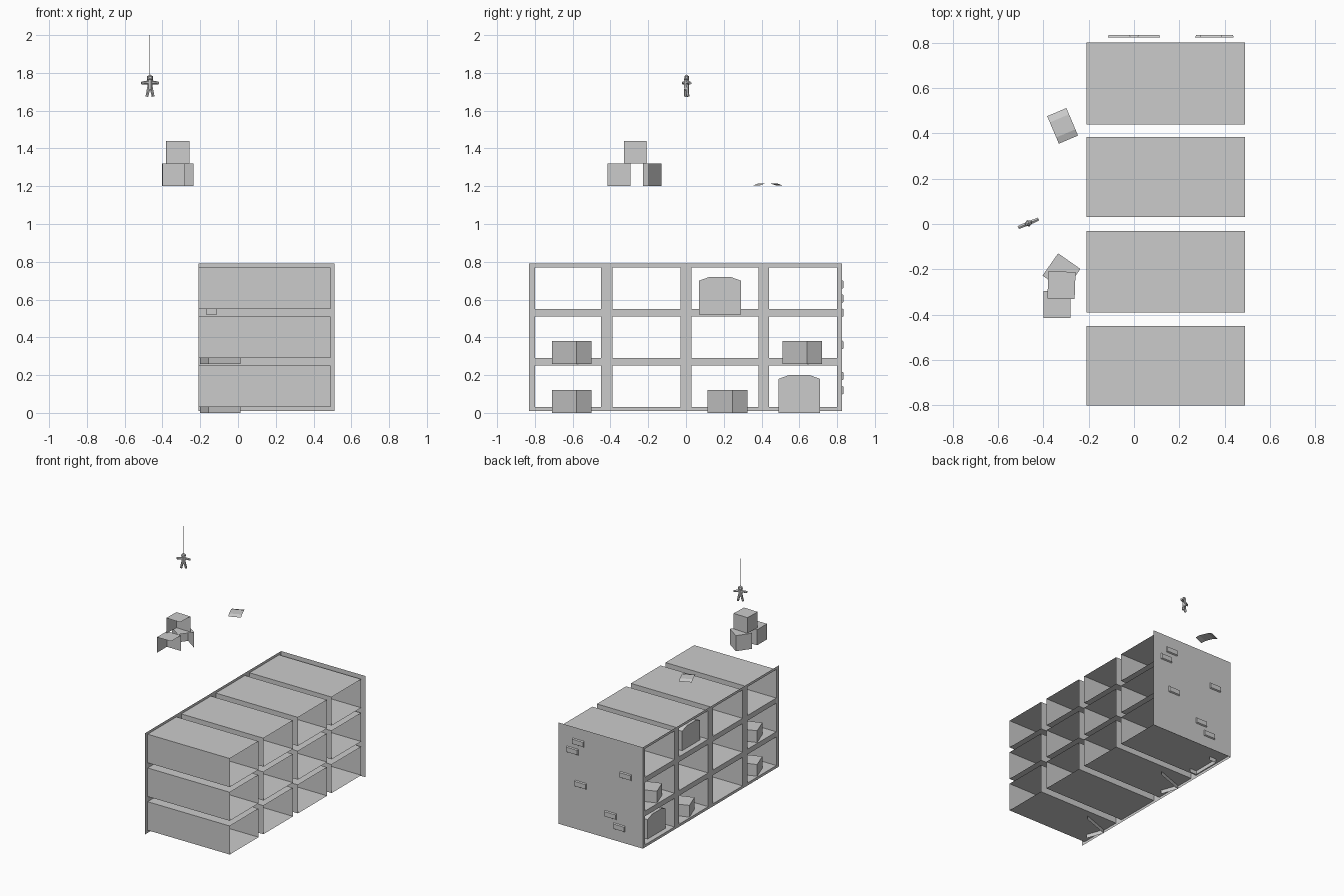
import bpy, bmesh, math
from mathutils import Vector, Matrix

if "Cube" in bpy.data.objects:
    bpy.data.objects.remove(bpy.data.objects["Cube"])


def mesh(name, verts, faces, loc=(0, 0, 0), rot=0):
    me = bpy.data.meshes.new(name)
    me.from_pydata(verts, [], faces)
    me.update()
    ob = bpy.data.objects.new(name, me)
    ob.location = loc
    ob.rotation_euler = (0, 0, math.radians(rot))
    bpy.context.collection.objects.link(ob)
    return ob


X0, X1 = -0.21, 0.49
COLS = [(-0.80, -0.45), (-0.39, -0.03), (0.03, 0.385), (0.44, 0.80)]
ROWS = [(0.03, 0.25), (0.29, 0.51), (0.55, 0.77)]
YMIN, YMAX, ZMIN, ZMAX = -0.83, 0.825, 0.01, 0.79

# flat front frame: a grid of quads with the cell openings left out
ys = [YMIN] + [v for c in COLS for v in c] + [YMAX]
zs = [ZMIN] + [v for r in ROWS for v in r] + [ZMAX]
verts = [(X0, y, z) for z in zs for y in ys]
n = len(ys)
faces = []
for j in range(len(zs) - 1):
    for i in range(n - 1):
        if not (i % 2 and j % 2):
            a = j * n + i
            faces.append((a, a + n, a + n + 1, a + 1))
mesh("shelf_frame", verts, faces)

# cell linings: square tubes, open at both ends
for ci, (a, b) in enumerate(COLS):
    for ri, (c, d) in enumerate(ROWS):
        ring = [(a, c), (b, c), (b, d), (a, d)]
        v = [(x, y, z) for x in (X0, X1) for y, z in ring]
        mesh(f"shelf_cell_{ci}_{ri}", v,
             [(i, (i + 1) % 4, (i + 1) % 4 + 4, i + 4) for i in range(4)])

# end wall
mesh("end_wall", [(X0, YMAX, ZMIN), (X0, YMAX, ZMAX), (0.51, YMAX, ZMAX), (0.51, YMAX, ZMIN)],
     [(0, 1, 2, 3)])

# raised bricks on the end wall
for x, z in [(0.34, 0.68), (0.39, 0.605), (-0.065, 0.53), (0.32, 0.36), (0.065, 0.195), (-0.01, 0.12)]:
    v = []
    for y, w, h in ((YMAX - 0.001, 0.05, 0.024), (YMAX + 0.009, 0.046, 0.018)):
        v += [(-w, y, -h), (w, y, -h), (w, y, h), (-w, y, h)]
    mesh("wall_brick", v, [(i, (i + 1) % 4, (i + 1) % 4 + 4, i + 4) for i in range(4)]
         + [(7, 6, 5, 4)], (x, 0, z))


# box with only its front, side and two-flap lid
def crate(name, x, y, z, w, l, h, rot):
    w, l = w / 2, l / 2
    v = [(-w, -l, 0), (-w, l, 0), (w, l, 0),
         (-w, -l, h), (-w, 0, h), (-w, l, h), (w, l, h), (w, 0, h), (w, -l, h)]
    mesh(name, v, [(0, 3, 4, 5, 1), (1, 5, 6, 2), (3, 8, 7, 4), (4, 7, 6, 5)], (x, y, z), rot)


crate("stack_box_a", -0.34, -0.355, 1.2, 0.12, 0.12, 0.12, 0)
crate("stack_box_b", -0.32, -0.213, 1.2, 0.12, 0.12, 0.12, -35)
crate("stack_box_top", -0.32, -0.27, 1.32, 0.12, 0.12, 0.12, -2)
for y, z in [(-0.605, 0), (-0.605, 0.26), (0.22, 0), (0.615, 0.26)]:
    crate("shelf_box", -0.07, y, z, 0.23, 0.14, 0.12, 20)

# arched bins on the shelves
PROFILE = [(-0.11, 0), (-0.11, 0.18), (-0.055, 0.2), (0.055, 0.2), (0.11, 0.18), (0.11, 0)]
for y, z in [(0.18, 0.52), (0.6, 0)]:
    v = [(x, py, pz) for x in (-0.17, -0.11) for py, pz in PROFILE]
    mesh("arched_bin", v, [tuple(range(6))] + [(i, i + 6, i + 7, i + 1) for i in range(5)], (0, y, z))

# open book lying flat
v = [(x, u, z) for u, z in ((-0.066, 0.004), (-0.036, 0.014), (0.036, 0.014), (0.066, 0.004))
     for x in (-0.046, 0.046)]
mesh("open_book", v, [(i, i + 1, i + 3, i + 2) for i in (0, 2, 4)], (-0.315, 0.433, 1.2), 23)

# hanging doll: tapered six-sided limbs
bm = bmesh.new()


def limb(p, q, r1, r2):
    p, q = Vector(p), Vector(q)
    d = q - p
    m = Matrix.Translation((p + q) / 2) @ d.to_track_quat('Z', 'Y').to_matrix().to_4x4()
    bmesh.ops.create_cone(bm, cap_ends=True, segments=6, radius1=r1, radius2=r2,
                          depth=d.length, matrix=m)


limb((0, 0, 1.712), (0, 0, 1.765), 0.013, 0.015)
bmesh.ops.create_icosphere(bm, subdivisions=1, radius=0.019,
                           matrix=Matrix.Translation((0, 0, 1.774)) @ Matrix.Diagonal((1, 0.7, 0.9, 1)))
for s in (-1, 1):
    limb((s * 0.008, 0, 1.75), (s * 0.048, 0, 1.746), 0.010, 0.008)
    limb((s * 0.007, 0, 1.722), (s * 0.018, 0, 1.675), 0.009, 0.008)
me = bpy.data.meshes.new("hanging_doll")
bm.to_mesh(me)
bm.free()
doll = bpy.data.objects.new("hanging_doll", me)
doll.location = (-0.466, 0.003, 0)
doll.rotation_euler = (0, 0, math.radians(23))
bpy.context.collection.objects.link(doll)

# string
mesh("string", [(-0.0015, 0, 1.785), (0.0015, 0, 1.785), (0.0015, 0, 2.0), (-0.0015, 0, 2.0)],
     [(0, 1, 2, 3)], (-0.466, 0, 0), 23)
